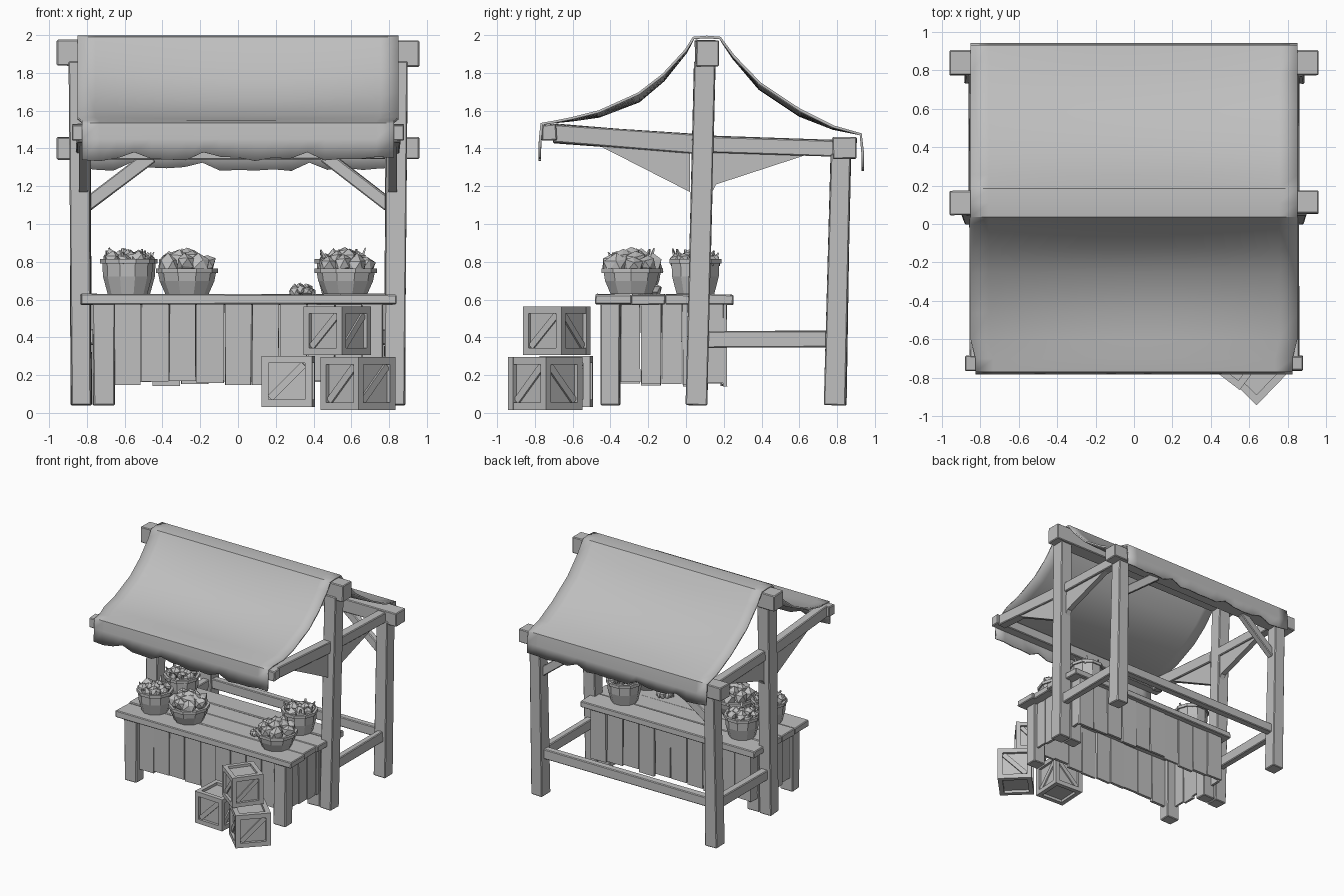
import bpy, bmesh, math, random
from mathutils import Vector, Matrix

if "Cube" in bpy.data.objects:
    bpy.data.objects.remove(bpy.data.objects["Cube"])
random.seed(4)
R = random.uniform

# the whole model is one plain grey
GREY = bpy.data.materials.new("plain grey")
GREY.diffuse_color = (0.52, 0.52, 0.52, 1)
GREY.use_nodes = True
GREY.node_tree.nodes["Principled BSDF"].inputs["Base Color"].default_value = GREY.diffuse_color


def finish(bm, name, bevel=0.0):
    bmesh.ops.recalc_face_normals(bm, faces=bm.faces)
    me = bpy.data.meshes.new(name)
    bm.to_mesh(me)
    bm.free()
    me.materials.append(GREY)
    ob = bpy.data.objects.new(name, me)
    bpy.context.collection.objects.link(ob)
    if bevel:
        mod = ob.modifiers.new("worn edges", 'BEVEL')
        mod.width, mod.segments = bevel, 1
    return ob


def add_beam(bm, p0, p1, w, h, taper=1.0, jit=0.0):
    """Rectangular bar from p0 to p1; w is sideways, h is upwards."""
    p0, p1 = Vector(p0), Vector(p1)
    d = (p1 - p0).normalized()
    s = Vector((1, 0, 0)) if abs(d.z) > 0.95 else d.cross(Vector((0, 0, 1))).normalized()
    u = s.cross(d).normalized()
    a, b = [[bm.verts.new(p + s * (i * w * k / 2 + R(-jit, jit)) + u * (j * h * k / 2 + R(-jit, jit)))
             for i, j in ((-1, -1), (1, -1), (1, 1), (-1, 1))] for p, k in ((p0, 1.0), (p1, taper))]
    bm.faces.new(a)
    bm.faces.new(b)
    for i in range(4):
        bm.faces.new((a[i], a[(i + 1) % 4], b[(i + 1) % 4], b[i]))


def beam(name, p0, p1, w, h, taper=1.0, jit=0.004, bevel=0.006):
    bm = bmesh.new()
    add_beam(bm, p0, p1, w, h, taper, jit)
    return finish(bm, name, bevel)


def gusset(name, x, yz, t=0.045):
    bm = bmesh.new()
    f = bm.faces.new([bm.verts.new((x - t / 2, y, z)) for y, z in yz])
    ext = bmesh.ops.extrude_face_region(bm, geom=[f])
    for v in [g for g in ext["geom"] if isinstance(g, bmesh.types.BMVert)]:
        v.co.x += t
    finish(bm, name)


# frame, mirrored left and right
for s, side in ((-1, "left"), (1, "right")):
    beam(side + "_main_post", (s * .83, .055, .04), (s * .84, .1, 1.86), .11, .11)
    beam(side + "_back_post", (s * .83, .79, .04), (s * .83, .82, 1.37), .11, .115, taper=.9)
    beam(side + "_front_rail", (s * .82, -.7, 1.48), (s * .82, .04, 1.425), .075, .1)
    beam(side + "_rear_rail", (s * .82, .1, 1.425), (s * .82, .82, 1.4), .075, .085)
    beam(side + "_lower_rail", (s * .83, .08, .39), (s * .83, .78, .39), .06, .085)
    gusset(side + "_front_brace", s * .82, [(-.47, 1.42), (.02, 1.38), (.02, 1.17)])
    gusset(side + "_rear_brace", s * .82, [(.68, 1.38), (.1, 1.38), (.1, 1.1), (.16, 1.21)])
    beam(side + "_beam_brace", (s * .8, .8, 1.1), (s * .46, .82, 1.36), .05, .07)
    for y, n in ((-.4, "front"), (.06, "back")):
        beam(f"{side}_{n}_table_leg", (s * .71, y, .04), (s * .71, y, .58), .115, .1)
beam("ridge_beam", (-.96, .11, 1.905), (.96, .115, 1.905), .125, .14)
beam("front_beam", (-.88, -.725, 1.485), (.88, -.725, 1.485), .08, .085)
beam("back_beam", (-.96, .84, 1.4), (.96, .84, 1.4), .13, .115)
beam("back_lower_rail", (-.8, .79, .4), (.8, .79, .4), .06, .085)

# table top boards
for i, (y, w) in enumerate(((-.385, .188), (-.2, .18), (-.025, .17), (.155, .188))):
    beam(f"table_board_{i + 1}", (-.84 + R(0, .02), y, .6), (.84 - R(0, .02), y, .6), w, .055)


# hanging plank skirt around the table
def skirt(name, a, b, n):
    a, b = Vector(a), Vector(b)
    step = (b - a) / n
    bm = bmesh.new()
    for i in range(n):
        c = a + step * (i + .5)
        along_x = abs(step.x) > abs(step.y)
        w = step.length - R(.004, .01)
        off = Vector((0, R(-.008, .008), 0)) if along_x else Vector((R(-.008, .008), 0, 0))
        low = c + off + Vector((0, 0, .15 + R(-.01, .02)))
        top = c + off + Vector((0, 0, .575))
        add_beam(bm, low, top, w if along_x else .022, .022 if along_x else w, jit=.003)
    finish(bm, name)


skirt("front_planks", (-.66, -.4, 0), (.66, -.4, 0), 9)
skirt("back_planks", (-.76, .2, 0), (.76, .2, 0), 10)
for s, side in ((-1, "left"), (1, "right")):
    skirt(side + "_planks", (s * .74, -.35, 0), (s * .74, .2, 0), 5)

# sagging canvas roof with torn hanging edges; rows are (y, z, sag in the middle)
profile = [(-.775, 1.345, 0), (-.772, 1.45, 0), (-.765, 1.53, 0), (-.7, 1.54, 0), (-.6, 1.56, .01),
           (-.46, 1.595, .025), (-.25, 1.69, .04), (-.12, 1.79, .03), (0, 1.92, .01), (.04, 1.985, 0),
           (.11, 1.99, 0), (.18, 1.985, 0), (.25, 1.89, .01), (.39, 1.745, .03), (.6, 1.605, .03),
           (.78, 1.515, .01), (.925, 1.475, 0), (.935, 1.38, 0), (.935, 1.29, 0)]
notches = (3, 7, 13)
cols, last, rows = 18, len(profile) - 1, []
bm = bmesh.new()
for i in range(cols + 1):
    t = -1 + 2 * i / cols
    row = []
    for j, (y, z, sag) in enumerate(profile):
        x = t * (.85 if j > 3 else .825)
        if j in (0, last):
            z += .035 if i in notches else R(-.012, .012)
        row.append(bm.verts.new((x, y, z - sag * (1 - t * t))))
    rows.append(row)
for a, b in zip(rows, rows[1:]):
    for j in range(last):
        bm.faces.new((a[j], a[j + 1], b[j + 1], b[j]))
roof = finish(bm, "canvas_roof")
mod = roof.modifiers.new("cloth thickness", 'SOLIDIFY')
mod.thickness, mod.offset = .014, 0
bpy.context.view_layer.objects.active = roof
roof.select_set(True)
bpy.ops.object.shade_smooth_by_angle(angle=math.radians(30))
roof.select_set(False)


# crates: recessed box, edge bars and a diagonal on each side
def crate(name, loc, size, angle):
    bm = bmesh.new()
    h, t = size / 2, size * .14
    e = h - t / 2
    k = h - t * .6
    add_beam(bm, (0, 0, -k), (0, 0, k), 2 * k, 2 * k)
    for a in (-1, 1):
        for b in (-1, 1):
            add_beam(bm, (a * e, b * e, -h), (a * e, b * e, h), t, t)
            add_beam(bm, (-e, a * e, b * e), (e, a * e, b * e), t * .98, t)
            add_beam(bm, (a * e, -e, b * e), (a * e, e, b * e), t * .98, t)
        add_beam(bm, (-k * .8, a * k, -k * .8), (k * .8, a * k, k * .8), t * .6, t)
        add_beam(bm, (a * k, -k * .8, -k * .8), (a * k, k * .8, k * .8), t * .6, t)
    bm.transform(Matrix.Translation(loc) @ Matrix.Rotation(math.radians(angle), 4, 'Z'))
    finish(bm, name)


crate("left_crate", (.265, -.635, .167), .27, -3)
crate("right_crate", (.635, -.745, .155), .28, -44)
crate("top_crate", (.525, -.685, .435), .255, -37)


# heap of faceted lumps in rings, with optional pointed leaf tips
def heap(name, c, radius, z, height, size=.05, leaves=0):
    bm = bmesh.new()
    for ring, (f, n) in enumerate(((.74, 7), (.36, 4), (0, 1))):
        for i in range(n):
            a = math.tau * i / n + ring * .5 + R(-.15, .15)
            p = Vector((c[0] + f * radius * math.cos(a), c[1] + f * radius * math.sin(a),
                        z + height * (1 - f) + R(-.01, .01)))
            geo = bmesh.ops.create_icosphere(bm, subdivisions=1, radius=size * R(.85, 1.15),
                                             matrix=Matrix.Translation(p))
            for v in geo["verts"]:
                v.co += Vector((R(-1, 1), R(-1, 1), R(-1, 1))) * size * .18
    for i in range(leaves):
        a = math.tau * i / leaves
        d = Vector((math.cos(a), math.sin(a), 0))
        p = Vector((c[0], c[1], z)) + d * radius * .8
        add_beam(bm, p, p + d * .025 + Vector((0, 0, R(.04, .07))), .03, .02, taper=.3)
    finish(bm, name)


def basket(name, c, r0, r1, z1):
    """Ten-sided tapered tub with a thick rim and an inner floor."""
    bm = bmesh.new()
    prof = [(r0, .63), ((r0 + r1) / 2 + .005, (.63 + z1) / 2), (r1 - .012, z1 - .025), (r1, z1 - .025), (r1, z1),
            (r1 - .022, z1), (r1 - .03, z1 - .04)]
    rings = [[bm.verts.new((c[0] + r * math.cos(math.tau * i / 10), c[1] + r * math.sin(math.tau * i / 10), z))
              for i in range(10)] for r, z in prof]
    for a, b in zip(rings, rings[1:]):
        for i in range(10):
            bm.faces.new((a[i], a[(i + 1) % 10], b[(i + 1) % 10], b[i]))
    bm.faces.new(rings[0])
    bm.faces.new(rings[-1])
    finish(bm, name)


for n, c in (("front_left", (-.585, -.29)), ("back_left", (-.57, .05)), ("back_right", (.55, .05))):
    basket(n + "_bucket", c, .105, .145, .815)
    heap(n + "_bucket_produce", c, .125, .805, .025, .042, leaves=7)
for n, c in (("left", (-.27, -.28)), ("right", (.57, -.29))):
    basket(n + "_bowl", c, .115, .165, .765)
    heap(n + "_bowl_fruit", c, .14, .765, .07, .055)

# loose produce lying on the table
heap("loose_produce", (.34, -.2), .06, .64, .015, .03)
